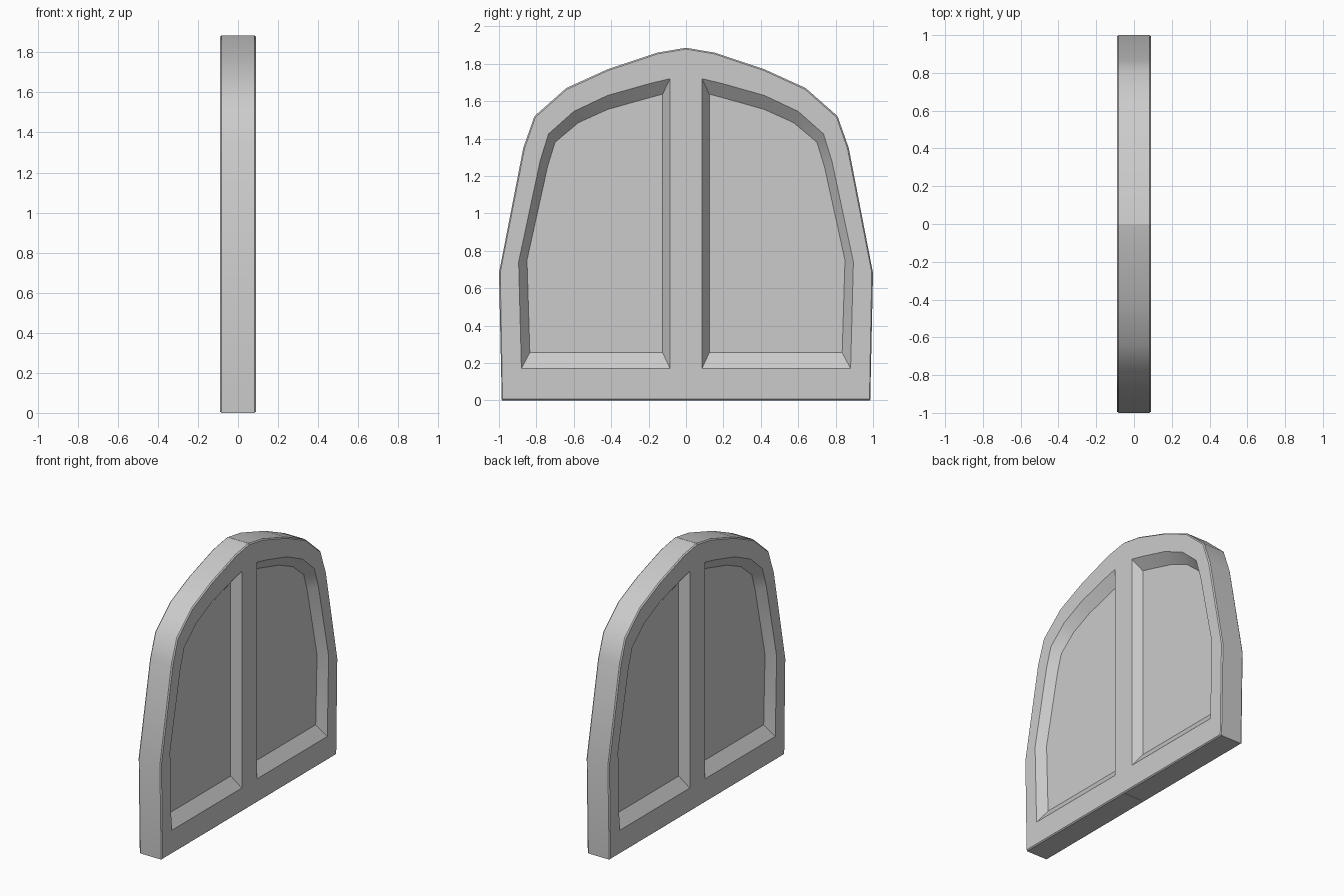
import bpy, bmesh, math
from mathutils import Vector

if "Cube" in bpy.data.objects:
    bpy.data.objects.remove(bpy.data.objects["Cube"])

# Matching (y, z) profiles of one leaf: outer edge, panel rim, recessed panel
EDGE = [(0.001, 0), (.985, 0), (1, .68), (.87, 1.35), (.81, 1.52),
        (.64, 1.67), (.42, 1.77), (.15, 1.86), (0.001, 1.885)]
RIM = [(.085, .17), (.88, .17), (.895, .74), (.78, 1.28), (.735, 1.425),
       (.6, 1.545), (.42, 1.63), (.19, 1.695), (.085, 1.72)]
PANEL = [(.125, .255), (.835, .255), (.85, .75), (.74, 1.25), (.7, 1.38),
         (.575, 1.485), (.42, 1.555), (.19, 1.62), (.125, 1.637)]
HALF, RECESS, ROUND = 0.09, 0.03, 0.008

# Edge pulled slightly inward for the rounded border (meeting edge stays straight)
SOFT = []
for e, r in zip(EDGE, RIM):
    d = (Vector(r) - Vector(e)).normalized() * ROUND
    SOFT.append((e[0] + (d.x if e[0] > .01 else 0), e[1] + d.y))


def door_leaf(name, side):
    bm = bmesh.new()
    front = [(PANEL, RECESS), (RIM, HALF), (SOFT, HALF), (EDGE, HALF - ROUND)]
    layers = front + [(p, -x) for p, x in reversed(front)]
    rings = [[bm.verts.new((x, side * y, z)) for y, z in p] for p, x in layers]
    n = len(EDGE)
    for a, b in zip(rings, rings[1:]):
        for i in range(n):
            j = (i + 1) % n
            bm.faces.new((a[i], a[j], b[j], b[i]))
    bm.faces.new(rings[0])
    bm.faces.new(rings[-1])
    bmesh.ops.recalc_face_normals(bm, faces=bm.faces)
    mesh = bpy.data.meshes.new(name)
    bm.to_mesh(mesh)
    bm.free()
    obj = bpy.data.objects.new(name, mesh)
    bpy.context.collection.objects.link(obj)
    bpy.ops.object.select_all(action='DESELECT')
    obj.select_set(True)
    bpy.context.view_layer.objects.active = obj
    bpy.ops.object.shade_smooth_by_angle(angle=math.radians(30))


# Pair of mirrored leaves
door_leaf("right_door_leaf", 1)
door_leaf("left_door_leaf", -1)
